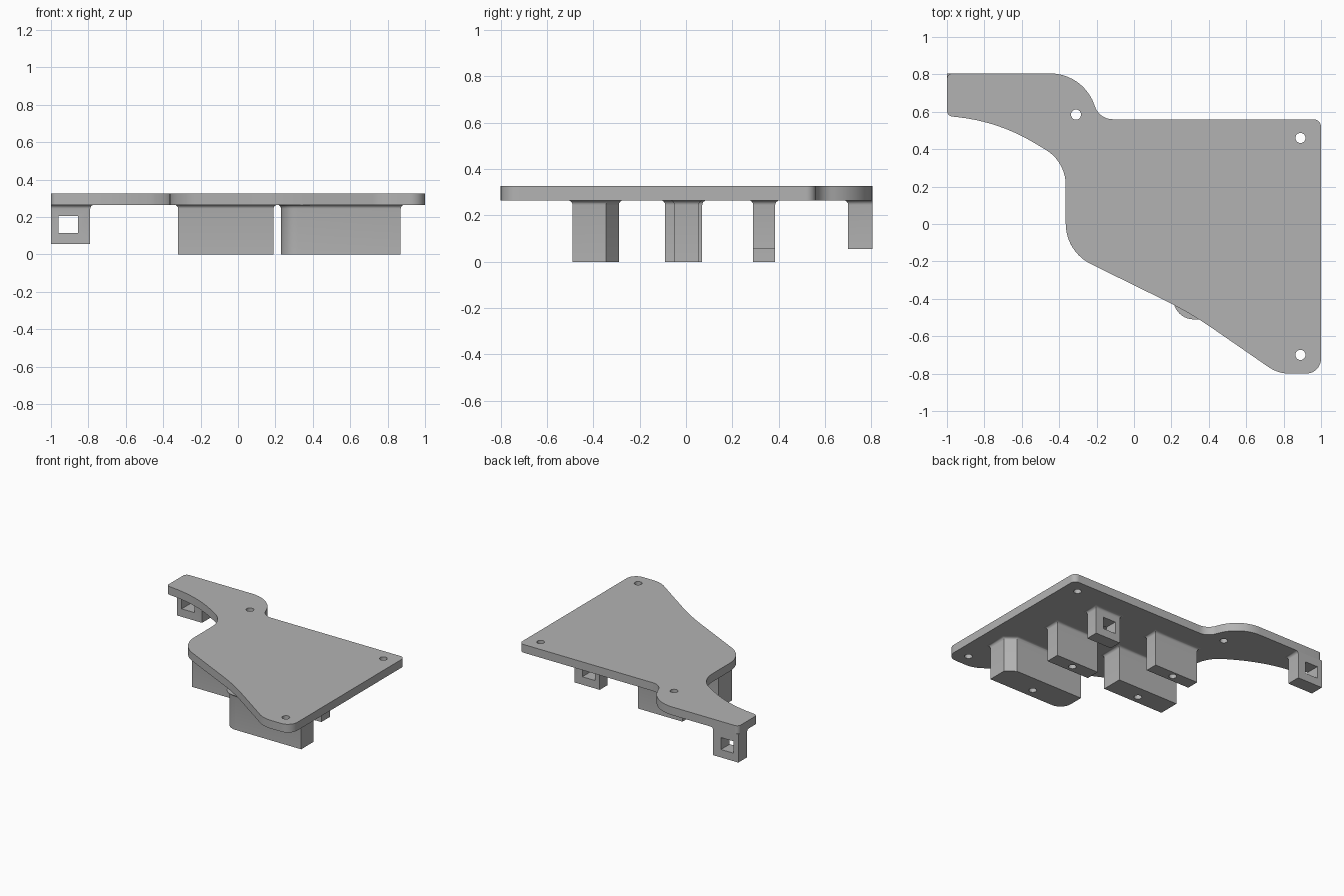
import bpy, bmesh, math
from mathutils import Vector

cube = bpy.data.objects.get("Cube")
if cube:
    bpy.data.objects.remove(cube, do_unlink=True)

# One flat grey material
grey = bpy.data.materials.new("plain grey")
grey.use_nodes = True
COLOUR = (0.45, 0.45, 0.45, 1)
grey.diffuse_color = COLOUR
grey.node_tree.nodes["Principled BSDF"].inputs["Base Color"].default_value = COLOUR

PLATE_LOW, PLATE_TOP = 0.265, 0.327
LOOP_LOW = 0.055


def rounded(corners, steps=10):
    """Replace each (x, y, radius) corner by a tangent arc."""
    out = []
    for i, (x, y, r) in enumerate(corners):
        p = Vector((x, y))
        if r == 0:
            out.append(p)
            continue
        a = (Vector(corners[i - 1][:2]) - p).normalized()
        b = (Vector(corners[(i + 1) % len(corners)][:2]) - p).normalized()
        half = a.angle(b) / 2
        centre = p + (a + b).normalized() * r / math.sin(half)
        start = p + a * r / math.tan(half) - centre
        end = p + b * r / math.tan(half) - centre
        sweep = start.angle(end)
        for k in range(steps + 1):
            t = k / steps
            out.append(centre + (start * math.sin((1 - t) * sweep)
                                 + end * math.sin(t * sweep)) / math.sin(sweep))
    return out


def grow(points, d):
    """Offset a counter-clockwise outline outwards."""
    out = []
    for i, p in enumerate(points):
        e = (p - points[i - 1]).normalized()
        f = (points[(i + 1) % len(points)] - p).normalized()
        n, m = Vector((e.y, -e.x)), Vector((f.y, -f.x))
        q = p + (n + m) * d / (1 + n.dot(m))
        out.append(Vector((max(q.x, -1), min(q.y, 0.805))))
    return out


def loft(name, rings):
    """Solid through a list of (outline, height) rings."""
    bm = bmesh.new()
    loops = [[bm.verts.new((p.x, p.y, z)) for p in pts] for pts, z in rings]
    bm.faces.new(loops[0])
    bm.faces.new(loops[-1])
    n = len(loops[0])
    for low, high in zip(loops, loops[1:]):
        for i in range(n):
            j = (i + 1) % n
            bm.faces.new((low[i], low[j], high[j], high[i]))
    bmesh.ops.recalc_face_normals(bm, faces=bm.faces)
    mesh = bpy.data.meshes.new(name)
    bm.to_mesh(mesh)
    bm.free()
    obj = bpy.data.objects.new(name, mesh)
    mesh.materials.append(grey)
    bpy.context.collection.objects.link(obj)
    return obj


def box(x0, x1, y0, y1):
    return [Vector(p) for p in ((x0, y0), (x1, y0), (x1, y1), (x0, y1))]


def cut(obj, outline, z0, z1):
    """Subtract a prism and discard the cutter."""
    cutter = loft("cutter", [(outline, z0), (outline, z1)])
    cutter.hide_render = True
    mod = obj.modifiers.new("cut", 'BOOLEAN')
    mod.object, mod.solver = cutter, 'EXACT'
    bpy.context.view_layer.objects.active = obj
    bpy.ops.object.modifier_apply(modifier=mod.name)
    bpy.data.objects.remove(cutter, do_unlink=True)


def bore(obj, x, y, z0, z1, r=0.027):
    ring = [Vector((x + r * math.cos(a * math.tau / 24), y + r * math.sin(a * math.tau / 24)))
            for a in range(24)]
    cut(obj, ring, z0, z1)


def post(name, outline, low):
    """Upright block whose top flares into the plate in a small fillet."""
    r, rings = 0.02, [(outline, low)]
    for k in range(5):
        a = k / 4 * math.pi / 2
        rings.append((grow(outline, r * (1 - math.cos(a))),
                      PLATE_LOW - r + r * math.sin(a)))
    rings.append((grow(outline, r), PLATE_LOW + 0.003))
    return loft(name, rings)


# Top plate with its three screw holes
outline = rounded([
    (-1, 0.805, 0.03), (-0.27, 0.805, 0.25), (-0.185, 0.56, 0.1),
    (1, 0.56, 0.04), (1, -0.8, 0.08), (0.77, -0.8, 0.2), (0.3, -0.475, 2),
    (-0.365, -0.148, 0.24), (-0.365, 0.333, 0.22), (-0.72, 0.545, 1),
    (-1, 0.578, 0.03)])
plate = loft("top_plate", [(outline, PLATE_LOW), (outline, PLATE_TOP)])
for x, y in ((-0.31, 0.585), (0.89, 0.46), (0.89, -0.7)):
    bore(plate, x, y, 0.2, 0.4)

# Mounting blocks, each with a blind screw hole underneath
front_left = rounded([(0.23, -0.49, 0.09), (0.87, -0.49, 0), (0.87, -0.345, 0),
                      (0.8, -0.29, 0), (0.23, -0.29, 0)])
blocks = [
    ("front_left_block", front_left, 0.55, -0.42),
    ("rear_left_block", box(0.37, 0.73, -0.05, 0.055), 0.55, 0),
    ("front_right_block", box(-0.32, 0.19, -0.09, 0.07), -0.06, -0.03),
    ("rear_right_block", box(-0.24, 0.13, 0.29, 0.385), -0.06, 0.34),
]
parts = [plate]
for name, shape, x, y in blocks:
    block = post(name, shape, 0)
    bore(block, x, y, -0.1, 0.2)
    parts.append(block)

# Square cable loops, open from front to back
for name, x, y in (("right_loop", -1, 0.7), ("left_loop", 0.45, 0.29)):
    depth = 0.105 if x < 0 else 0.095
    loop = post(name, box(x, x + 0.21, y, y + depth), LOOP_LOW)
    cut(loop, box(x + 0.04, x + 0.145, y - 0.1, y + 0.2), 0.115, 0.205)
    parts.append(loop)

# Smooth the arcs and keep the edges crisp
for obj in parts:
    bpy.ops.object.select_all(action='DESELECT')
    obj.select_set(True)
    bpy.context.view_layer.objects.active = obj
    bpy.ops.object.shade_smooth_by_angle(angle=math.radians(30))
